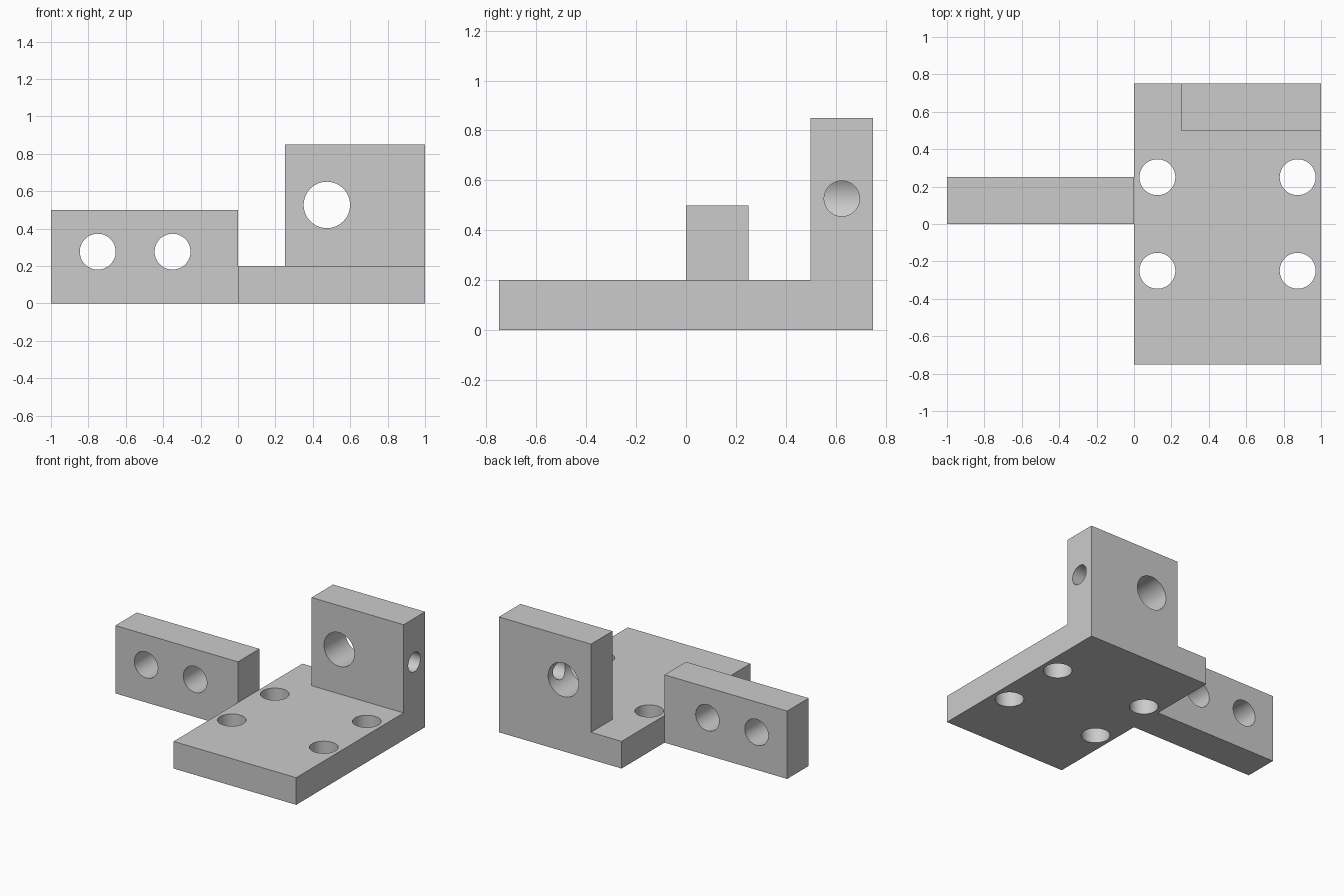
import bpy
from math import pi
from mathutils import Vector

default = bpy.data.objects.get("Cube")
if default:
    bpy.data.objects.remove(default, do_unlink=True)

grey = bpy.data.materials.new("plain grey")
grey.use_nodes = True
colour = (0.6, 0.6, 0.6, 1)
grey.diffuse_color = colour
grey.node_tree.nodes["Principled BSDF"].inputs["Base Color"].default_value = colour


def block(name, low, high):
    """Box between two corners."""
    low, high = Vector(low), Vector(high)
    bpy.ops.mesh.primitive_cube_add(size=1, location=(low + high) / 2)
    ob = bpy.context.object
    ob.name = name
    ob.scale = high - low
    bpy.ops.object.transform_apply(location=True, rotation=False, scale=True)
    ob.data.materials.append(grey)
    return ob


def combine(ob, other, operation):
    """Apply a boolean and remove the helper."""
    mod = ob.modifiers.new(operation.lower(), 'BOOLEAN')
    mod.operation, mod.object, mod.solver = operation, other, 'EXACT'
    bpy.context.view_layer.objects.active = ob
    bpy.ops.object.modifier_apply(modifier=mod.name)
    bpy.data.objects.remove(other, do_unlink=True)


def drill(ob, centre, radius, depth, axis):
    """Round hole along one axis, centred on a point."""
    turn = {"x": (0, pi / 2, 0), "y": (pi / 2, 0, 0), "z": (0, 0, 0)}[axis]
    bpy.ops.mesh.primitive_cylinder_add(vertices=64, radius=radius, depth=depth,
                                        location=centre, rotation=turn)
    cutter = bpy.context.object
    cutter.hide_render = True
    cutter.data.materials.append(grey)
    combine(ob, cutter, 'DIFFERENCE')


def finish(ob):
    bpy.ops.object.select_all(action='DESELECT')
    ob.select_set(True)
    bpy.context.view_layer.objects.active = ob
    bpy.ops.object.shade_smooth_by_angle(angle=pi / 6)


# Base plate with the upright lug on its back corner
bracket = block("base_plate_with_lug", (0, -0.75, 0), (1, 0.75, 0.2))
combine(bracket, block("lug", (0.25, 0.5, 0), (1, 0.75, 0.85)), 'UNION')

# Four mounting holes
for x in (0.125, 0.875):
    for y in (-0.25, 0.25):
        drill(bracket, (x, y, 0.1), 0.096, 1, "z")

# Lug bore, and the cross hole that runs into it from the side
drill(bracket, (0.475, 0.625, 0.527), 0.124, 1, "y")
drill(bracket, (0.8, 0.625, 0.527), 0.071, 0.65, "x")
finish(bracket)

# Side arm with two holes
arm = block("side_arm", (-1, 0, 0), (0, 0.25, 0.5))
for x in (-0.75, -0.35):
    drill(arm, (x, 0.125, 0.277), 0.096, 1, "y")
finish(arm)
